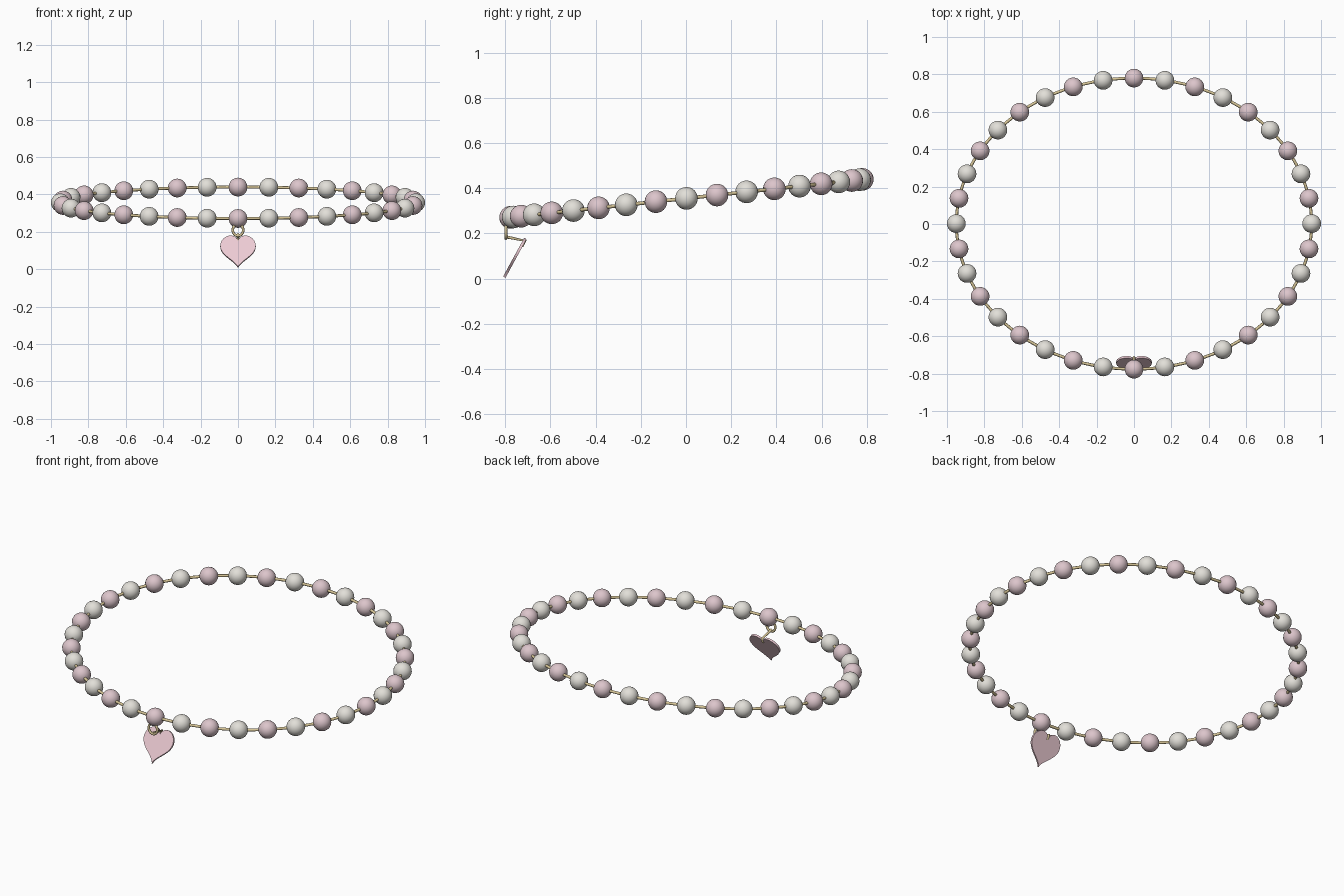
import bpy, bmesh
from math import sin, cos, pi, radians
from mathutils import Vector

if "Cube" in bpy.data.objects:
    bpy.data.objects.remove(bpy.data.objects["Cube"])


def material(name, rgb):
    m = bpy.data.materials.new(name)
    m.diffuse_color = (*rgb, 1)
    m.use_nodes = True
    m.node_tree.nodes["Principled BSDF"].inputs["Base Color"].default_value = m.diffuse_color
    return m


pink = material("pink_pearl", (0.72, 0.56, 0.60))
white = material("white_pearl", (0.76, 0.74, 0.69))
gold = material("gold", (0.70, 0.58, 0.32))
rose = material("rose_enamel", (0.85, 0.60, 0.66))

RX, RY, CZ, RISE = 0.95, 0.778, 0.355, 0.084


def ring_point(a):
    # tilted ellipse, a = 0 at the front
    return Vector((RX * sin(a), 0.002 - RY * cos(a), CZ - RISE * cos(a)))


def add_mesh(name, bm, mat):
    me = bpy.data.meshes.new(name)
    bm.to_mesh(me)
    bm.free()
    me.materials.append(mat)
    return me


def place(name, data, loc=(0, 0, 0)):
    ob = bpy.data.objects.new(name, data)
    ob.location = loc
    bpy.context.collection.objects.link(ob)
    return ob


def wire(name, pts, radius, cyclic):
    cu = bpy.data.curves.new(name, 'CURVE')
    cu.dimensions = '3D'
    cu.bevel_depth = radius
    cu.bevel_resolution = 2
    cu.use_fill_caps = True
    sp = cu.splines.new('POLY')
    sp.points.add(len(pts) - 1)
    for p, co in zip(sp.points, pts):
        p.co = (*co, 1)
    sp.use_cyclic_u = cyclic
    cu.materials.append(gold)
    return place(name, cu)


# Beads, alternating pink and white
def bead_mesh(name, mat):
    bm = bmesh.new()
    bmesh.ops.create_uvsphere(bm, u_segments=24, v_segments=16, radius=0.05)
    for f in bm.faces:
        f.smooth = True
    return add_mesh(name, bm, mat)


beads = [bead_mesh("pink_bead", pink), bead_mesh("white_bead", white)]
for i in range(36):
    place(("pink_bead", "white_bead")[i % 2], beads[i % 2], ring_point(radians(10 * i)))

# Thread through the beads
wire("thread", [ring_point(2 * pi * i / 108) for i in range(108)], 0.008, True)

# Hanging ring and the small link to the charm
wire("hanging_ring", [(0.028 * sin(2 * pi * i / 24), -0.797, 0.209 + 0.031 * cos(2 * pi * i / 24))
                      for i in range(24)], 0.007, True)
wire("charm_link", [(0, -0.802, 0.186), (0, -0.712, 0.167), (0, -0.726, 0.142)], 0.007, False)

# Heart charm, leaning back from its tip
tip = Vector((0, -0.804, 0.006))
up = (Vector((0, -0.711, 0.177)) - tip)
normal = up.cross(Vector((1, 0, 0))).normalized()
bm = bmesh.new()
N = 64
verts = []
for i in range(N):
    t = 2 * pi * i / N
    h = (14 * cos(t) - 4 * cos(2 * t) - 2 * cos(3 * t) - cos(4 * t) + 17) / 29.3
    co = tip + up * h + Vector((0.095 * sin(t) ** 3, 0, 0)) - normal * 0.006
    verts.append(bm.verts.new(co))
face = bm.faces.new(verts)
ext = bmesh.ops.extrude_face_region(bm, geom=[face])
bmesh.ops.translate(bm, vec=normal * 0.012,
                    verts=[g for g in ext["geom"] if isinstance(g, bmesh.types.BMVert)])
bmesh.ops.recalc_face_normals(bm, faces=bm.faces)
place("heart_charm", add_mesh("heart_charm", bm, rose))
